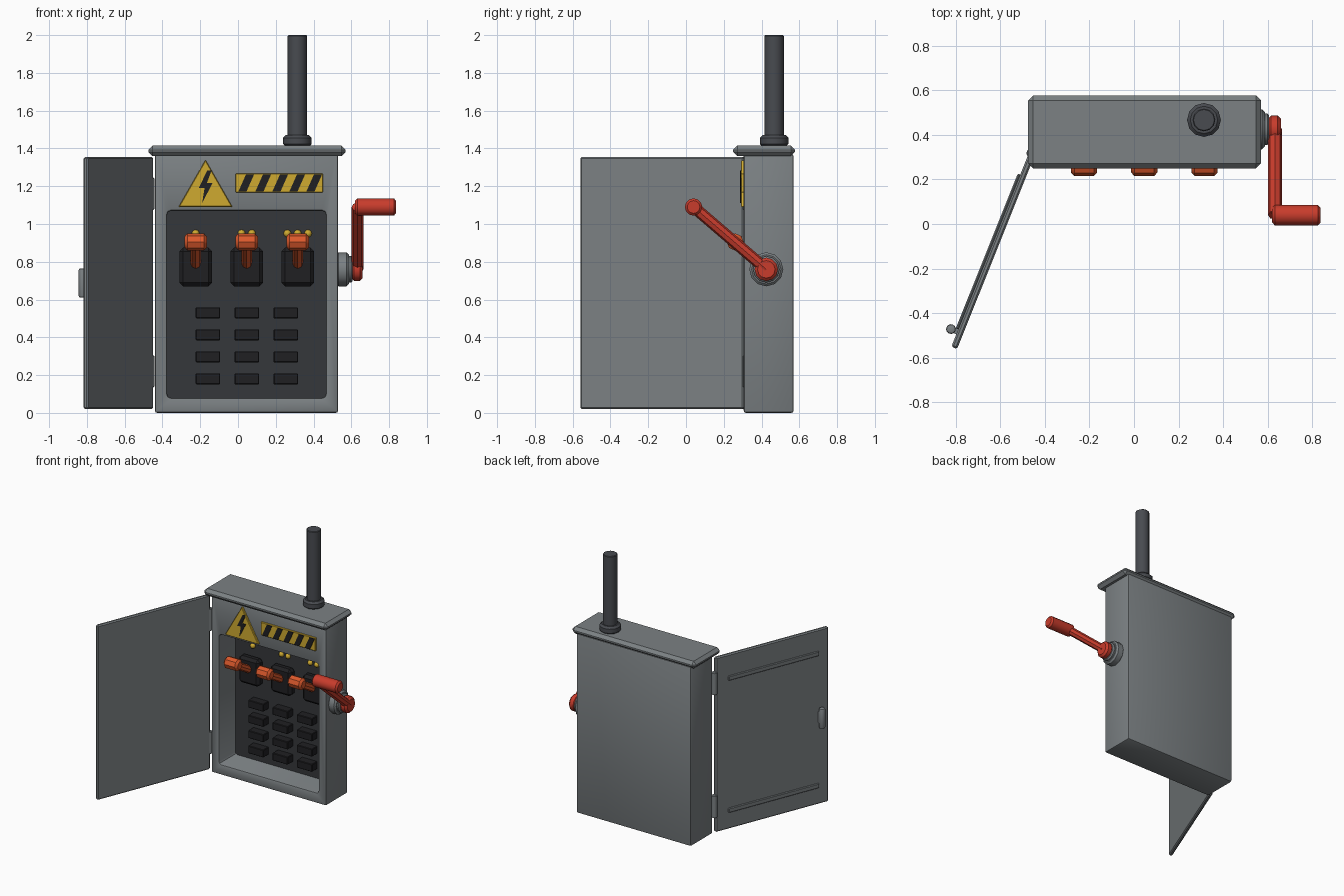
import bpy, bmesh, math
from mathutils import Vector, Matrix

if "Cube" in bpy.data.objects:
    bpy.data.objects.remove(bpy.data.objects["Cube"])


def material(name, rgb):
    m = bpy.data.materials.new(name)
    m.diffuse_color = (*rgb, 1)
    m.use_nodes = True
    m.node_tree.nodes["Principled BSDF"].inputs["Base Color"].default_value = m.diffuse_color
    return m


STEEL = material("steel", (0.20, 0.22, 0.23))
PANEL = material("panel_dark", (0.035, 0.038, 0.043))
BLACK = material("black", (0.014, 0.014, 0.016))
PIPE = material("pipe_dark", (0.065, 0.07, 0.08))
RED = material("red", (0.58, 0.045, 0.025))
ORANGE = material("orange", (0.72, 0.10, 0.025))
YELLOW = material("yellow", (0.62, 0.40, 0.03))


def finish(name, bm, mat, bevel=0, segs=1, edges=None):
    if bevel:
        if edges is None:
            edges = [e for e in bm.edges if e.calc_face_angle(0) > math.radians(50)]
        bmesh.ops.bevel(bm, geom=edges, offset=bevel, segments=segs,
                        profile=0.5, affect='EDGES')
    bmesh.ops.recalc_face_normals(bm, faces=bm.faces)
    me = bpy.data.meshes.new(name)
    bm.to_mesh(me)
    bm.free()
    ob = bpy.data.objects.new(name, me)
    bpy.context.collection.objects.link(ob)
    me.materials.append(mat)
    return ob


def box(name, lo, hi, mat=STEEL, bevel=0, segs=1, axis=None):
    """Box between two corners; axis limits the bevel to edges along that axis."""
    lo, hi = Vector(lo), Vector(hi)
    bm = bmesh.new()
    bmesh.ops.create_cube(bm, size=1, matrix=Matrix.Translation((lo + hi) / 2)
                          @ Matrix.Diagonal((*(hi - lo), 1)))
    edges = None
    if axis is not None:
        edges = [e for e in bm.edges
                 if abs((e.verts[0].co - e.verts[1].co).normalized()[axis]) > 0.9]
    return finish(name, bm, mat, bevel, segs, edges)


def rod(name, a, b, r, mat=STEEL, n=12, bevel=0, segs=1, r2=None):
    """Cylinder or cone from point a to point b."""
    a, b = Vector(a), Vector(b)
    d = b - a
    bm = bmesh.new()
    bmesh.ops.create_cone(bm, cap_ends=True, segments=n, radius1=r,
                          radius2=r if r2 is None else r2, depth=d.length,
                          matrix=Matrix.Translation((a + b) / 2)
                          @ d.to_track_quat('Z', 'Y').to_matrix().to_4x4())
    return finish(name, bm, mat, bevel, segs)


def plate(name, pts, y0, y1, mat, bevel=0):
    """Flat shape drawn in x and z, extruded from y0 to y1."""
    bm = bmesh.new()
    f = bm.faces.new([bm.verts.new((x, y0, z)) for x, z in pts])
    ext = bmesh.ops.extrude_face_region(bm, geom=[f])["geom"]
    bmesh.ops.translate(bm, vec=(0, y1 - y0, 0),
                        verts=[v for v in ext if isinstance(v, bmesh.types.BMVert)])
    return finish(name, bm, mat, bevel)


# cabinet shell with a deep front opening
body = box("cabinet_body", (-0.44, 0.305, 0.0), (0.53, 0.57, 1.37))
cutter = box("opening_cutter", (-0.375, 0.2, 0.08), (0.465, 0.515, 1.07),
             bevel=0.02, segs=2, axis=1)
cutter.hide_render = True
cut = body.modifiers.new("opening", 'BOOLEAN')
cut.operation, cut.object, cut.solver = 'DIFFERENCE', cutter, 'EXACT'
bev = body.modifiers.new("edges", 'BEVEL')
bev.width, bev.segments, bev.limit_method = 0.012, 2, 'ANGLE'
bev.angle_limit = math.radians(50)
bpy.context.view_layer.update()
solid = bpy.data.meshes.new_from_object(
    body.evaluated_get(bpy.context.evaluated_depsgraph_get()))
body.modifiers.clear()
body.data = solid
bpy.data.objects.remove(cutter)

# overhanging lid
box("roof", (-0.475, 0.25, 1.36), (0.57, 0.577, 1.415), bevel=0.022)

# cable pipe and collar
rod("pipe_collar", (0.314, 0.467, 1.41), (0.314, 0.467, 1.47), 0.076, PIPE, bevel=0.014)
rod("pipe", (0.314, 0.467, 1.41), (0.314, 0.467, 2.0), 0.051, PIPE, bevel=0.004)

# inner panel
box("inner_panel", (-0.375, 0.503, 0.08), (0.465, 0.52, 1.07), PANEL)

# three switches with levers and 1, 2, 3 lamps
for i in range(3):
    x = -0.224 + 0.27 * i
    box(f"switch_base_{i + 1}", (x - 0.087, 0.44, 0.67), (x + 0.087, 0.51, 0.875),
        BLACK, 0.02)
    rod(f"switch_lever_{i + 1}", (x, 0.46, 0.785), (x, 0.26, 0.9), 0.028, ORANGE, 8)
    rod(f"switch_grip_{i + 1}", (x - 0.059, 0.26, 0.905), (x + 0.059, 0.26, 0.905),
        0.045, ORANGE, 8, 0.015)
    for j in range(i + 1):
        bm = bmesh.new()
        bmesh.ops.create_uvsphere(bm, u_segments=12, v_segments=8, radius=0.02,
                                  matrix=Matrix.Translation(
                                      (x + (j - i / 2) * 0.055, 0.5, 0.95)))
        finish(f"lamp_{i + 1}_{j + 1}", bm, YELLOW)

# grid of small breakers
for row in range(4):
    for col in range(3):
        x, z = -0.159 + 0.206 * col, 0.18 + 0.1165 * row
        box(f"breaker_{row + 1}_{col + 1}", (x - 0.065, 0.44, z - 0.029),
            (x + 0.065, 0.51, z + 0.029), BLACK, 0.004)

# warning triangle with bolt
plate("warning_triangle", [(-0.315, 1.09), (-0.029, 1.09), (-0.172, 1.34)],
      0.29, 0.31, YELLOW, 0.004)
plate("warning_bolt", [(-0.163, 1.283), (-0.208, 1.19), (-0.177, 1.19), (-0.19, 1.11),
                       (-0.135, 1.217), (-0.165, 1.217), (-0.14, 1.283)],
      0.286, 0.295, BLACK)

# hazard strip
box("hazard_plate", (-0.013, 0.292, 1.167), (0.45, 0.31, 1.267), YELLOW, 0.003)
for i in range(5):
    x = 0.002 + 0.09 * i
    plate(f"hazard_stripe_{i + 1}", [(x, 1.172), (x + 0.043, 1.172),
                                     (x + 0.083, 1.262), (x + 0.04, 1.262)],
          0.288, 0.296, BLACK)

# open door, built flat along local x and swung about the hinge
door = [box("door", (0, -0.014, 0.02), (0.933, 0.014, 1.355), bevel=0.008),
        rod("door_handle", (0.86, -0.045, 0.61), (0.86, -0.045, 0.765), 0.022,
            bevel=0.009, segs=2),
        box("door_handle_mount", (0.847, -0.04, 0.645), (0.873, -0.01, 0.73))]
for label, z in (("lower", 0.165), ("upper", 1.175)):
    door.append(box(f"door_rail_{label}", (0.10, -0.026, z - 0.018),
                    (0.85, -0.012, z + 0.018), bevel=0.005))
swing = Matrix.Translation((-0.46, 0.31, 0)) @ Matrix.Rotation(
    math.atan2(-0.866, -0.347), 4, 'Z')
for ob in door:
    ob.matrix_world = swing

# hinges
for label, z in (("lower", 0.22), ("upper", 1.16)):
    rod(f"hinge_{label}", (-0.463, 0.318, z - 0.085), (-0.463, 0.318, z + 0.085),
        0.02, bevel=0.004)

# side crank: hub, pivot, arm and handle
hub, tip = Vector((0.633, 0.425, 0.76)), Vector((0.633, 0.04, 1.09))
rod("crank_hub", (0.52, 0.425, 0.76), (0.587, 0.425, 0.76), 0.09, bevel=0.012)
rod("crank_hub_cap", (0.58, 0.425, 0.76), (0.607, 0.425, 0.76), 0.07, bevel=0.008)
rod("crank_pivot", (0.60, 0.425, 0.76), (0.66, 0.425, 0.76), 0.062, RED, bevel=0.015)
rod("crank_arm", hub, tip, 0.031, RED, 8)
rod("crank_handle", (0.62, 0.04, 1.09), (0.837, 0.04, 1.09), 0.046, RED, bevel=0.012)

# smooth shading with sharp edges kept
for ob in bpy.context.scene.objects:
    ob.select_set(True)
bpy.context.view_layer.objects.active = body
bpy.ops.object.shade_smooth_by_angle(angle=math.radians(35))
